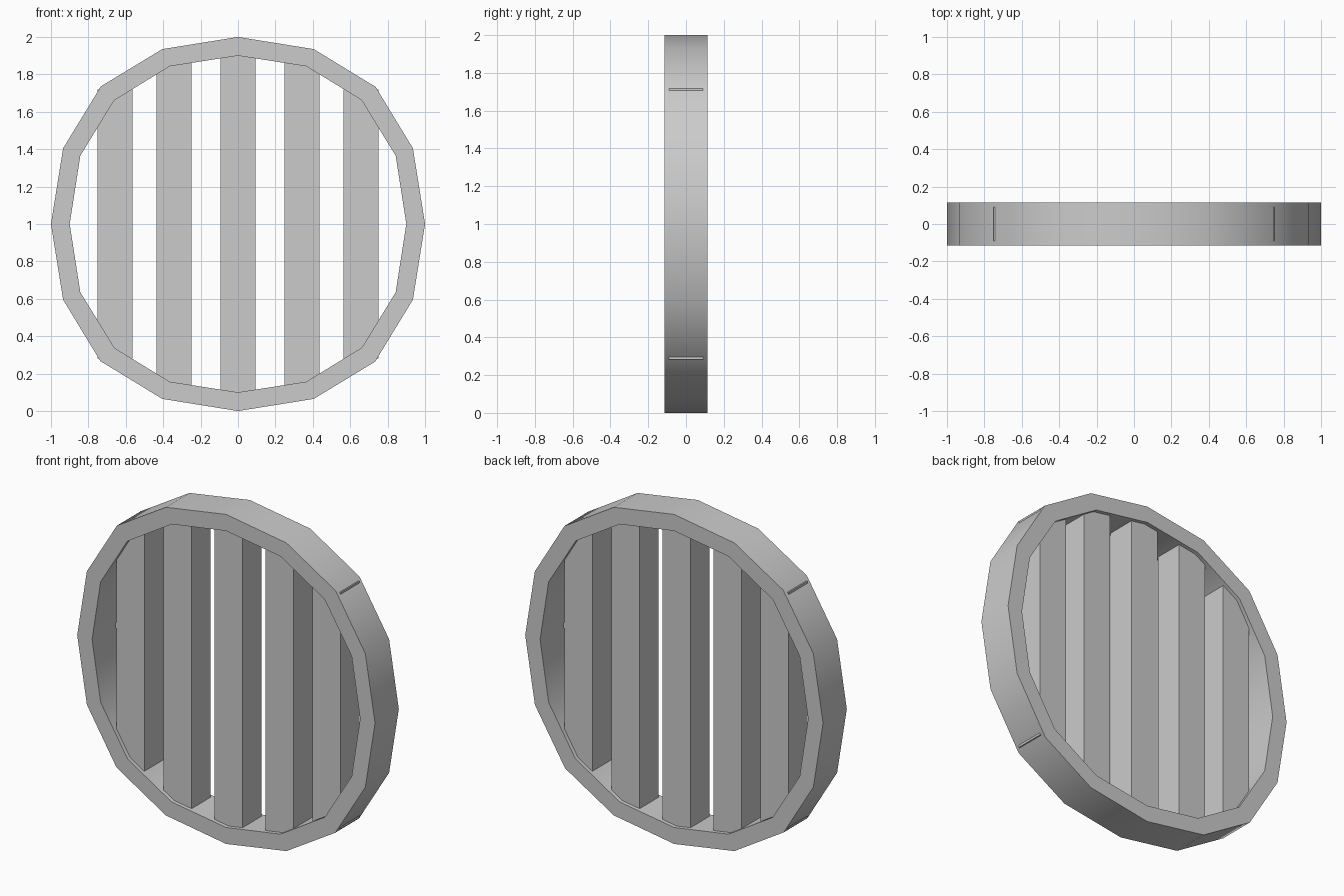
import bpy, bmesh

if "Cube" in bpy.data.objects:
    bpy.data.objects.remove(bpy.data.objects["Cube"])

HALF_DEPTH = 0.114


def finish(bm, name):
    bmesh.ops.recalc_face_normals(bm, faces=bm.faces)
    mesh = bpy.data.meshes.new(name)
    bm.to_mesh(mesh)
    bm.free()
    obj = bpy.data.objects.new(name, mesh)
    bpy.context.collection.objects.link(obj)
    return obj


def full_loop(quarter):
    """Rotate a quarter profile (x, z) four times about the centre."""
    pts, q = [], list(quarter)
    for _ in range(4):
        pts += q
        q = [(z, -x) for x, z in q]
    return pts


# Sixteen-sided frame ring
outer = full_loop([(0, 1), (0.405, 0.935), (0.736, 0.733), (0.935, 0.405)])
inner = full_loop([(0, 0.9), (0.365, 0.843), (0.66, 0.663), (0.843, 0.365)])
bm = bmesh.new()
loops = [[bm.verts.new((x, y, z + 1)) for x, z in pts]
         for pts, y in ((outer, -HALF_DEPTH), (outer, HALF_DEPTH),
                        (inner, HALF_DEPTH), (inner, -HALF_DEPTH))]
n = len(outer)
for k in range(4):
    a, b = loops[k], loops[(k + 1) % 4]
    for i in range(n):
        j = (i + 1) % n
        bm.faces.new((a[i], a[j], b[j], b[i]))
ring = finish(bm, "frame_ring")
bpy.context.view_layer.objects.active = ring
ring.select_set(True)
bpy.ops.object.shade_smooth_by_angle(angle=0.524)
ring.select_set(False)

# Vertical slats: centre x, half height
for i, (x, h) in enumerate([(-0.658, 0.718), (-0.342, 0.87), (0, 0.93),
                            (0.342, 0.87), (0.658, 0.718)]):
    bm = bmesh.new()
    bmesh.ops.create_cube(bm, size=2)
    for v in bm.verts:
        v.co = (x + v.co.x * 0.094, v.co.y * 0.09, 1 + v.co.z * h)
    finish(bm, f"slat_{i + 1}")
